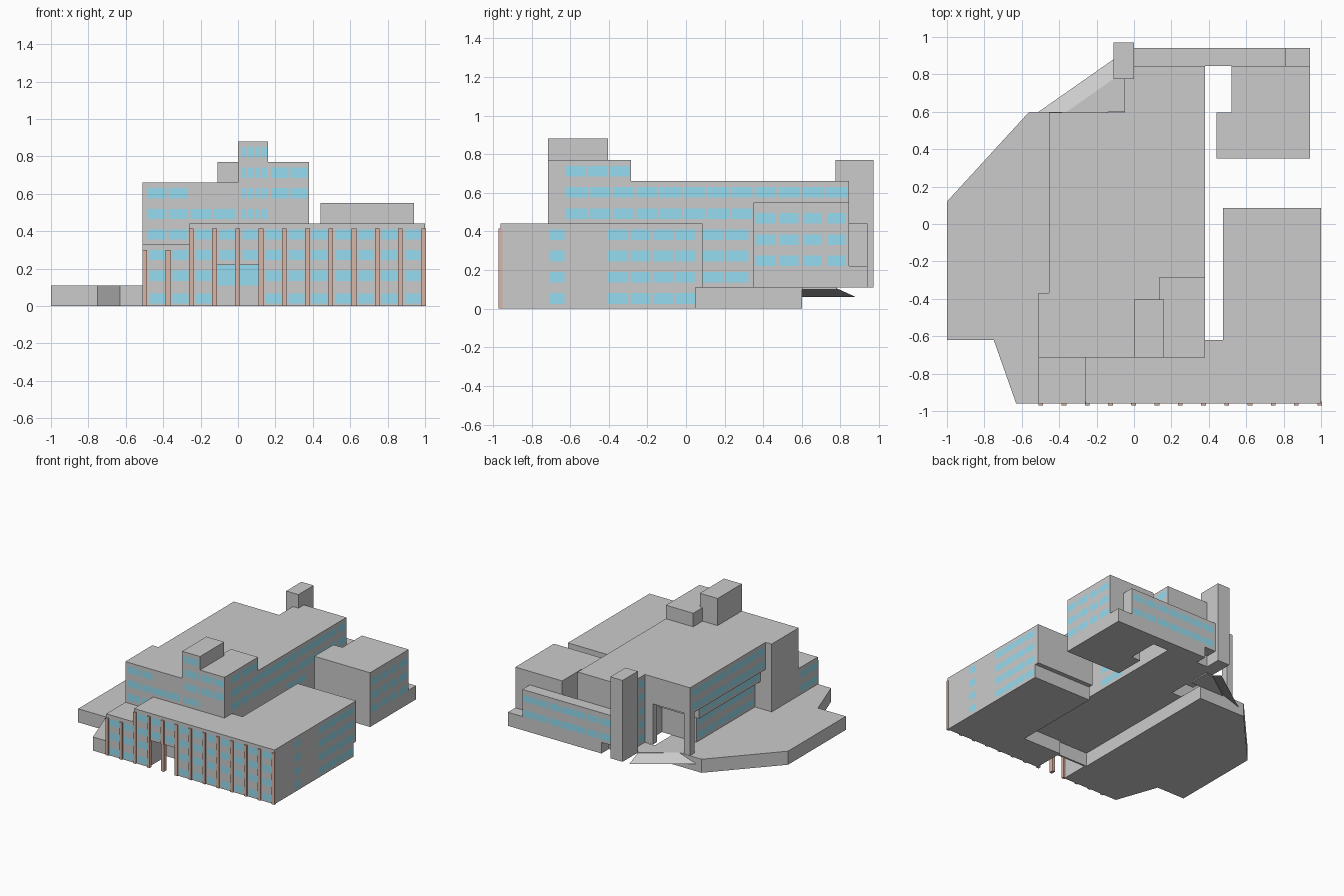
import bpy

if "Cube" in bpy.data.objects:
    bpy.data.objects.remove(bpy.data.objects["Cube"])


def material(name, color):
    m = bpy.data.materials.new(name)
    m.diffuse_color = (*color, 1)
    m.use_nodes = True
    m.node_tree.nodes["Principled BSDF"].inputs["Base Color"].default_value = m.diffuse_color
    return m


GLASS = material("blue_glass", (0.30, 0.72, 0.88))
BRICK = material("brick", (0.70, 0.47, 0.39))


def mesh(name, verts, faces, mat=None):
    me = bpy.data.meshes.new(name)
    me.from_pydata(verts, [], faces)
    me.update()
    ob = bpy.data.objects.new(name, me)
    bpy.context.collection.objects.link(ob)
    if mat:
        me.materials.append(mat)
    return ob


def prism(name, pts, z0, z1, mat=None):
    """Extrude a counter-clockwise plan outline."""
    n = len(pts)
    verts = [(x, y, z) for z in (z0, z1) for x, y in pts]
    faces = [tuple(reversed(range(n))), tuple(range(n, 2 * n))]
    faces += [(i, (i + 1) % n, (i + 1) % n + n, i + n) for i in range(n)]
    return mesh(name, verts, faces, mat)


def box(name, x0, x1, y0, y1, z0, z1, mat=None):
    return prism(name, [(x0, y0), (x1, y0), (x1, y1), (x0, y1)], z0, z1, mat)


def split(a, b, n, gap=0.012):
    """Divide a run of wall into n panes."""
    step = (b - a) / n
    return [(a + i * step + gap / 2, a + (i + 1) * step - gap / 2) for i in range(n)]


def windows(name, side, pos, groups):
    """Groups of (spans, rows) of panes laid on one wall; side is -y, +y, -x or +x."""
    verts, faces = [], []
    out = pos + (0.003 if side[0] == "+" else -0.003)
    for spans, rows in groups:
        for a, b in spans:
            for z in rows:
                if side in ("+y", "-x"):
                    a, b = max(a, b), min(a, b)
                k = len(verts)
                for u, w in ((a, z), (b, z), (b, z + H), (a, z + H)):
                    verts.append((u, out, w) if side[1] == "y" else (out, u, w))
                faces.append((k, k + 1, k + 2, k + 3))
    return mesh(name, verts, faces, GLASS)


H = 0.055                                   # pane height
R = [0.025 + 0.11 * i for i in range(8)]    # pane bottoms, floor by floor

# terrace and sloping apron at the back entrance
prism("terrace", [(-1, -0.62), (-0.75, -0.62), (-0.63, -0.96), (-0.14, -0.96),
                  (-0.14, 0.6), (-0.56, 0.6), (-1, 0.12)], 0, 0.11)
prism("entry_deck", [(-0.36, 0.6), (-0.05, 0.6), (-0.05, 0.78), (-0.11, 0.775)], 0.1, 0.11)
mesh("entry_ramp", [(-0.36, 0.6, 0.11), (-0.11, 0.77, 0.11),
                    (-0.11, 0.88, 0.06), (-0.51, 0.6, 0.06)], [(0, 1, 2, 3)])

# front and right wing, with the entrance opening left free
prism("wing_upper", [(-0.26, -0.96), (1, -0.96), (1, 0.085), (0.475, 0.085), (0.475, -0.62),
                     (0.38, -0.62), (0.38, -0.715), (-0.26, -0.715)], 0.22, 0.44)
prism("wing_middle", [(0.13, -0.96), (1, -0.96), (1, 0.085), (0.475, 0.085), (0.475, -0.62),
                      (0.38, -0.62), (0.38, -0.715), (0.13, -0.715)], 0.11, 0.22)
prism("wing_base", [(0.13, -0.96), (1, -0.96), (1, 0.05), (0.475, 0.05),
                    (0.475, -0.70), (0.13, -0.70)], 0, 0.11)
box("wing_left_low", -0.51, -0.13, -0.96, -0.715, 0, 0.22)
box("wing_left_step", -0.51, -0.26, -0.96, -0.715, 0.22, 0.33)
box("entrance_back_wall", -0.13, 0.13, -0.73, -0.715, 0, 0.22)
box("entrance_glass", -0.13, 0.13, -0.737, -0.732, 0.11, 0.22, GLASS)
box("entrance_post", -0.015, 0.01, -0.965, -0.93, 0, 0.22, BRICK)

# main block, left side stepping in below the top floors
box("main_block", -0.05, 0.38, -0.715, 0.845, 0.11, 0.66)
box("main_left_front", -0.51, -0.05, -0.715, -0.37, 0.11, 0.66)
box("main_left_overhang", -0.455, -0.05, -0.37, 0.597, 0.44, 0.66)
box("main_left_middle", -0.41, -0.05, -0.37, 0.42, 0.33, 0.44)
box("main_left_lower", -0.36, -0.05, -0.37, 0.38, 0.11, 0.33)
box("porch_column", -0.455, -0.40, 0.54, 0.597, 0.11, 0.44)
box("porch_pier", -0.12, -0.05, 0.54, 0.597, 0.11, 0.44)

# rooftop volumes and back stair tower
prism("roof_storey", [(0, -0.715), (0.38, -0.715), (0.38, -0.285), (0.135, -0.285),
                      (0.135, -0.405), (0, -0.405)], 0.66, 0.77)
box("roof_tower", 0, 0.16, -0.715, -0.405, 0.77, 0.88)
box("stair_tower", -0.11, 0, 0.775, 0.97, 0.11, 0.77)

# back right block and the linking strip along the back
prism("back_block", [(0.44, 0.35), (0.94, 0.35), (0.94, 0.845), (0.52, 0.845),
                     (0.52, 0.595), (0.44, 0.595)], 0.11, 0.55)
box("back_strip", 0, 0.81, 0.845, 0.94, 0.2, 0.44)
box("back_strip_base", 0.1, 0.94, 0.845, 0.94, 0.11, 0.22)

# brick piers across the front
step = 0.1242
for i in range(13):
    x = -0.498 + i * step
    if i != 4:
        box("pier", x - 0.0125, x + 0.0125, -0.97, -0.95, 0, 0.30 if i < 2 else 0.415, BRICK)
box("pier_over_door", -0.014, 0.011, -0.97, -0.95, 0.22, 0.415, BRICK)

# front windows, one pane per bay
bays = [(-0.498 + i * step + 0.024, -0.498 + (i + 1) * step - 0.024 + 0.008) for i in range(12)]
windows("front_windows", "-y", -0.96, [
    (bays[:2], [0.013, R[1], R[2]]),
    (bays[2:3] + bays[5:], [0.013] + R[1:4]),
    (bays[3:5], R[2:4])])

# upper front windows
left = split(-0.49, -0.26, 2)
tower = split(0.01, 0.16, 4)
windows("upper_front_windows", "-y", -0.715, [
    (left, [R[3], R[4], R[5]]), (split(-0.26, -0.01, 2), [R[4]]), (tower, R[4:8]),
    (split(0.17, 0.38, 2), R[5:7])])

# right side windows
windows("wing_right_windows", "+x", 1, [
    ([(-0.71, -0.63)], R[:4]), (split(-0.41, 0.055, 4), R[:4])])
windows("main_right_windows", "+x", 0.38, [
    (split(-0.63, 0.84, 12), R[4:6]), (split(-0.63, -0.285, 3), [R[6]]),
    (split(0.07, 0.33, 2), R[1:4])])
windows("back_block_windows", "+x", 0.94, [
    (split(0.35, 0.84, 4, 0.025), [0.22, 0.33, 0.44])])

# back and left side windows
windows("back_strip_windows", "+y", 0.94, [(split(0.01, 0.8, 7), [R[2] - 0.02, R[3] - 0.01])])
windows("main_left_windows", "-x", -0.455, [(split(-0.36, 0.58, 8), R[4:6])])
windows("middle_left_windows", "-x", -0.41, [(split(-0.36, 0.41, 7), [R[3]])])
windows("lower_left_windows", "-x", -0.36, [(split(-0.36, 0.37, 6), R[1:3])])
windows("stair_hall_windows", "-x", -0.05, [(split(0.6, 0.775, 2), R[1:6])])
windows("wing_left_windows", "-x", -0.51, [(split(-0.95, -0.73, 2), R[1:3])])
windows("wing_step_windows", "-x", -0.26, [(split(-0.95, -0.73, 2), [R[3]])])
